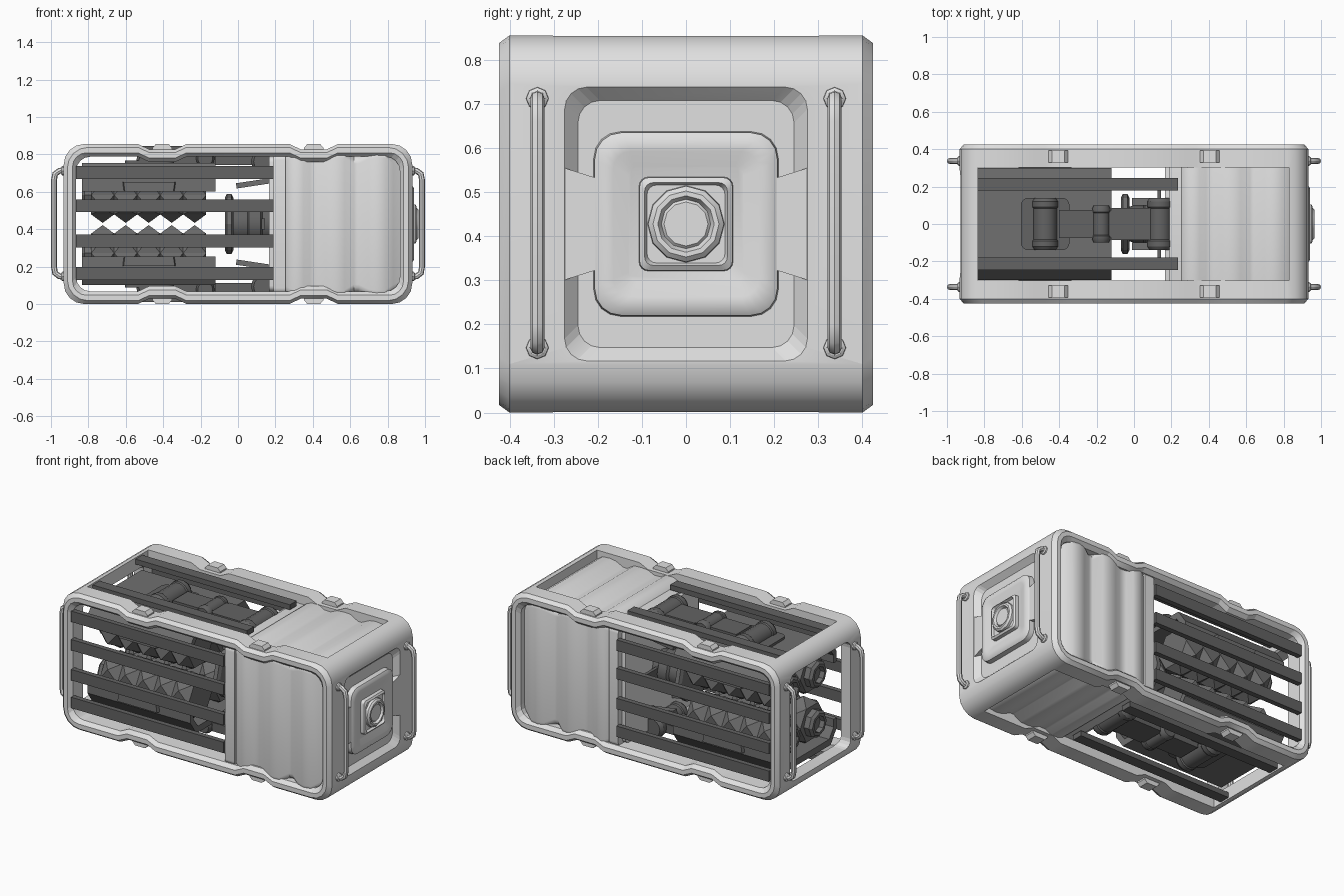
import bpy, bmesh, math
from mathutils import Matrix, Vector

if "Cube" in bpy.data.objects:
    bpy.data.objects.remove(bpy.data.objects["Cube"])

CZ = 0.4275  # mid height


def material(name, v):
    m = bpy.data.materials.new(name)
    m.diffuse_color = (v, v, v, 1)
    m.use_nodes = True
    m.node_tree.nodes["Principled BSDF"].inputs["Base Color"].default_value = m.diffuse_color
    return m


LIGHT = material("light grey paint", 0.75)
DARK = material("dark grey metal", 0.125)
MID = material("mid grey steel", 0.16)


def finish(name, bm, mat, smooth=True):
    bmesh.ops.recalc_face_normals(bm, faces=bm.faces)
    me = bpy.data.meshes.new(name)
    bm.to_mesh(me)
    bm.free()
    ob = bpy.data.objects.new(name, me)
    bpy.context.collection.objects.link(ob)
    me.materials.append(mat)
    if smooth:
        select(ob)
        bpy.ops.object.shade_smooth_by_angle(angle=math.radians(32))
    return ob


def select(ob):
    bpy.ops.object.select_all(action='DESELECT')
    ob.select_set(True)
    bpy.context.view_layer.objects.active = ob


def loft(name, rings, mat, smooth=True, spikes=0.0):
    """Skin a series of equal-length point rings, cap both ends, optionally raise a spike on each quad."""
    bm = bmesh.new()
    vs = [[bm.verts.new(p) for p in r] for r in rings]
    n = len(vs[0])
    sides = [bm.faces.new((a[i], a[(i + 1) % n], b[(i + 1) % n], b[i]))
             for a, b in zip(vs, vs[1:]) for i in range(n)]
    bm.faces.new(vs[0])
    bm.faces.new(vs[-1])
    if spikes:
        bmesh.ops.recalc_face_normals(bm, faces=bm.faces)
        bmesh.ops.poke(bm, faces=sides, offset=spikes)
    return finish(name, bm, mat, smooth)


def box(name, lo, hi, mat, tilt=0.0):
    c = (Vector(lo) + Vector(hi)) / 2
    s = Vector(hi) - Vector(lo)
    bm = bmesh.new()
    bmesh.ops.create_cube(bm, size=1, matrix=Matrix.Translation(c) @ Matrix.Rotation(tilt, 4, 'Y')
                          @ Matrix.Diagonal((*s, 1)))
    return finish(name, bm, mat, False)


def round_rect(ha, hb, r, seg=4):
    pts = []
    for k, (sa, sb) in enumerate(((1, 1), (-1, 1), (-1, -1), (1, -1))):
        for i in range(seg + 1):
            t = math.pi / 2 * (k + i / seg)
            pts.append((sa * (ha - r) + r * math.cos(t), sb * (hb - r) + r * math.sin(t)))
    return pts


def circle(r, n, turn=0.0):
    return [(r * math.cos(turn + math.tau * i / n), r * math.sin(turn + math.tau * i / n)) for i in range(n)]


def at_x(pts, x, y=0.0, z=CZ):
    return [(x, y + a, z + b) for a, b in pts]


def side_profile(hx, hz, r, y):
    """Rounded side outline with two shallow dips along the top and bottom."""
    top = [(hx - r + r * math.cos(math.pi / 8 * i), hz - r + r * math.sin(math.pi / 8 * i)) for i in range(5)]
    for c in (0.405, -0.405):
        top += [(c + 0.13, hz), (c + 0.07, hz - 0.028), (c - 0.07, hz - 0.028), (c - 0.13, hz)]
    top += [(-a, b) for a, b in reversed(top[:5])]
    pts = top + [(-a, -b) for a, b in top]
    return [(a, y, CZ + b) for a, b in pts]


def cut(ob, cutter):
    m = ob.modifiers.new("cut", 'BOOLEAN')
    m.operation, m.solver, m.object = 'DIFFERENCE', 'EXACT', cutter
    select(ob)
    bpy.ops.object.modifier_apply(modifier=m.name)
    bpy.data.objects.remove(cutter)


# Outer frame: chamfered body with every opening cut out
frame = loft("outer_frame", [side_profile(hx, hz, 0.11, y) for hx, hz, y in (
    (0.912, 0.41, -0.424), (0.932, 0.4275, -0.4), (0.932, 0.4275, 0.4), (0.912, 0.41, 0.424))], LIGHT)
cut(frame, loft("side_cutter", [side_profile(hx, hz, 0.075, y) for hx, hz, y in (
    (0.89, 0.386, -0.43), (0.865, 0.36, -0.40), (0.865, 0.36, 0.40), (0.89, 0.386, 0.43))], LIGHT, False))
cut(frame, box("top_cutter", (-0.835, -0.302, -0.2), (0.83, 0.302, 1.1), LIGHT))
cut(frame, loft("end_cutter", [at_x(round_rect(0.3, 0.335, 0.05), x) for x in (-1.1, -0.7)], LIGHT, False))
cut(frame, loft("pocket_cutter", [at_x(round_rect(h, v, 0.05), x) for h, v, x in (
    (0.28, 0.315, 0.937), (0.245, 0.28, 0.9))], LIGHT, False))
select(frame)
bpy.ops.object.shade_smooth_by_angle(angle=math.radians(32))

# Tabs that close the middle of the end pocket
for s in (1, -1):
    pts = [(s * a, b) for a, b in ((0.285, 0.13), (0.19, 0.1), (0.19, -0.1), (0.285, -0.13))]
    loft("pocket_tab", [at_x(pts, 0.89), at_x(pts, 0.931)], LIGHT, False)

# Raised end plate, square boss and round port
loft("end_plate", [at_x(round_rect(h, h, r), x) for h, r, x in (
    (0.21, 0.06, 0.89), (0.207, 0.06, 0.93), (0.192, 0.055, 0.94), (0.165, 0.04, 0.94),
    (0.13, 0.02, 0.925))], LIGHT)
loft("end_boss", [at_x(round_rect(h, h, 0.02), x) for h, x in (
    (0.107, 0.915), (0.105, 0.947), (0.094, 0.955), (0.088, 0.94))], LIGHT)
loft("end_port", [at_x(circle(r, 12), x) for r, x in (
    (0.088, 0.93), (0.086, 0.955), (0.075, 0.965), (0.064, 0.965), (0.056, 0.95), (0.05, 0.956))], LIGHT)

# Grab handles on both ends
for sx in (1, -1):
    for y in (-0.337, 0.337):
        cu = bpy.data.curves.new("grab_handle", 'CURVE')
        cu.dimensions, cu.bevel_depth, cu.bevel_resolution = '3D', 0.016, 2
        path = ((0.92, 0.145), (0.955, 0.148), (0.978, 0.165), (0.984, 0.2))
        path = path + tuple((x, 2 * CZ + 0.005 - z) for x, z in reversed(path))
        sp = cu.splines.new('POLY')
        sp.points.add(len(path) - 1)
        for p, (x, z) in zip(sp.points, path):
            p.co = (sx * x, y, z, 1)
        ob = bpy.data.objects.new("grab_handle", cu)
        bpy.context.collection.objects.link(ob)
        cu.materials.append(LIGHT)
        select(ob)
        bpy.ops.object.convert(target='MESH')
        bpy.ops.object.shade_smooth_by_angle(angle=math.radians(40))
        for z in (0.147, 0.712):
            loft("handle_collar", [at_x(circle(r, 8), sx * x, y, z) for r, x in (
                (0.027, 0.92), (0.025, 0.94), (0.018, 0.945))], LIGHT)

# Clips in the dips of the rails
for x in (-0.405, 0.405):
    for y in (-0.36, 0.36):
        for s in (1, -1):
            loft("rail_clip", [[(x + a * w, y + b * 0.032, CZ + s * h) for a, b in (
                (1, 1), (-1, 1), (-1, -1), (1, -1))] for w, h in ((0.052, 0.385), (0.052, 0.408), (0.034, 0.4275))],
                LIGHT, False)

# Corrugated cargo box with its front lip and bulkhead
waves = ((0.235, 0.05), (0.262, 0.018), (0.30, 0.002), (0.35, 0.002), (0.385, 0.022), (0.43, 0.024),
         (0.475, 0.004), (0.52, 0.0), (0.57, 0.002), (0.62, 0.032), (0.645, 0.032), (0.70, 0.006),
         (0.74, 0.0), (0.79, 0.004), (0.83, 0.03), (0.87, 0.05))
loft("cargo_box", [at_x(round_rect(0.412 - d, 0.4 - d, 0.045), x) for x, d in waves], LIGHT)
loft("cargo_lip", [at_x(round_rect(0.4, 0.372, 0.03), x) for x in (0.19, 0.255)], LIGHT)
loft("bulkhead", [at_x(round_rect(0.36, 0.36, 0.03), x) for x in (0.167, 0.19)], LIGHT)

# Slats on the sides, top and bottom
for s in (1, -1):
    for z in (0.163, 0.337, 0.525, 0.703):
        box("side_slat", (-0.866, s * 0.4 - 0.016, z - 0.034), (0.19, s * 0.4 + 0.016, z + 0.034), DARK)
    for y in (-0.212, 0.212):
        z = CZ + s * 0.4
        box("deck_slat", (-0.84, y - 0.034, z - 0.016), (0.235, y + 0.034, z + 0.016), DARK)

# Machinery, mirrored above and below the middle
for s in (1, -1):
    def up(z):
        return CZ + s * z

    # folded cover plate over each pair of rollers
    half = ((0.30, 0.175), (0.30, 0.24), (0.24, 0.325))
    inner = ((0.225, 0.285), (0.27, 0.225), (0.27, 0.175))
    prof = list(half) + [(-a, b) for a, b in reversed(half)]
    prof += [(-a, b) for a, b in reversed(inner)] + list(inner)
    loft("roller_cover", [[(x, a, up(b)) for a, b in prof] for x in (-0.835, -0.12)], MID, False)
    for sy in (1, -1):
        # side bracket, spiked roller and its end nozzle
        loft("cover_bracket", [[(-0.475 + a * w, sy * y, up(z)) for a, z in (
            (-1, 0.175), (1, 0.175), (1.05, 0.225), (-1.05, 0.225))]
            for w, y in ((0.14, 0.28), (0.13, 0.32))], MID, False)
        loft("spiked_roller", [at_x(circle(0.12, 6), -0.785 + i * 0.123, sy * 0.13, up(0.155))
                               for i in range(6)], MID, False, 0.045)
        loft("roller_nozzle", [at_x(circle(r, 8), x, sy * 0.13, up(0.155)) for r, x in (
            (0.085, -0.77), (0.085, -0.82), (0.07, -0.835), (0.052, -0.835), (0.05, -0.805))], MID, False)
    # cross barrels and their link arms
    for x, r, h, c in ((-0.475, 0.07, 0.14, 0.335), (-0.175, 0.05, 0.1, 0.35), (0.138, 0.068, 0.14, 0.335)):
        loft("cross_barrel", [[(x + a * k, y, up(c) + b * k) for a, b in circle(r, 14)] for k, y in (
            (0.8, -h), (1, -h + 0.02), (1, -h * 0.65), (0.92, -h * 0.6), (0.92, h * 0.6),
            (1, h * 0.65), (1, h - 0.02), (0.8, h))], DARK)
    z0, z1 = sorted((up(0.315), up(0.37)))
    box("link_arm", (-0.4, -0.075, z0), (-0.12, 0.075, z1), DARK)
    box("link_arm", (-0.12, -0.085, z0), (0.13, 0.085, z1), DARK)
    loft("arm_seat", [[(-0.475 + a, b, up(h)) for a, b in round_rect(0.13, 0.14, 0.04)]
                      for h in (0.31, 0.34)], DARK)
    for y in (-0.12, 0.12):
        box("tilted_brace", (-0.01, y - 0.02, up(0.218) - 0.014), (0.18, y + 0.02, up(0.218) + 0.014),
            MID, -s * 0.15)

# Central coupling between the rollers and the bulkhead
loft("coupling_disc", [at_x(circle(r, 12), x) for r, x in (
    (0.14, -0.07), (0.16, -0.06), (0.16, -0.035), (0.14, -0.025))], MID, False)
loft("coupling_drum", [at_x(circle(r, 12), x) for r, x in (
    (0.09, -0.03), (0.1, 0.0), (0.1, 0.05), (0.115, 0.06), (0.115, 0.12), (0.1, 0.13), (0.1, 0.17))], DARK)
box("coupling_bar", (0.125, -0.235, CZ - 0.03), (0.145, 0.235, CZ + 0.03), DARK)
